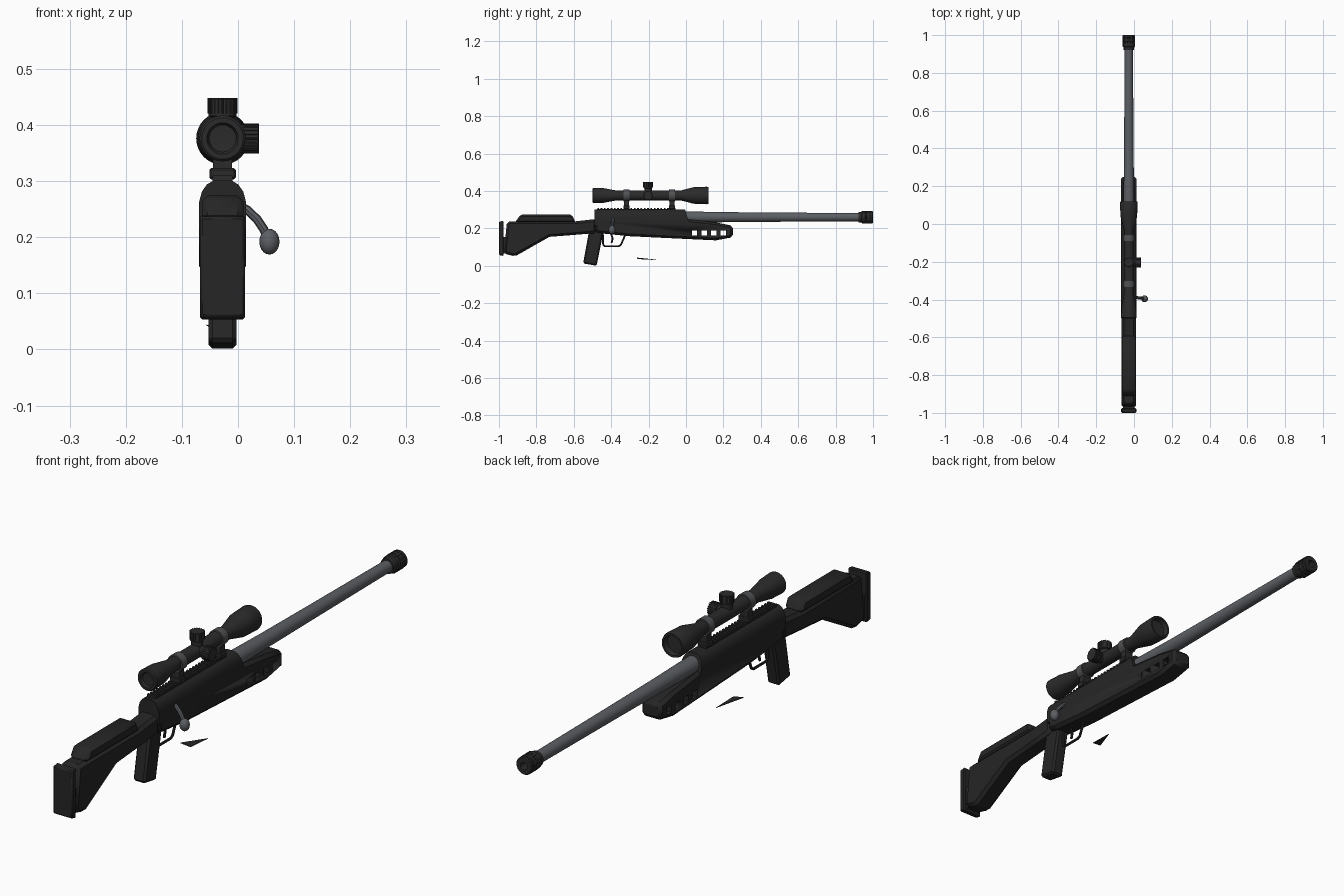
import bpy, bmesh, math
from mathutils import Vector, Matrix

if "Cube" in bpy.data.objects:
    bpy.data.objects.remove(bpy.data.objects["Cube"], do_unlink=True)

CX = -0.0275          # centre plane of the body
BORE_Z = 0.26         # barrel axis
SCOPE_Z = 0.376       # scope axis


def material(name, r, g, b):
    m = bpy.data.materials.new(name)
    m.use_nodes = True
    m.diffuse_color = (r, g, b, 1)
    m.node_tree.nodes["Principled BSDF"].inputs["Base Color"].default_value = (r, g, b, 1)
    return m


BLACK = material("matte_black", 0.019, 0.019, 0.019)
DARK = material("dark_metal", 0.024, 0.024, 0.024)
STEEL = material("blue_grey_steel", 0.105, 0.113, 0.125)
RING = material("ring_grey", 0.08, 0.083, 0.086)


def finish(name, bm, mat, bevel=0, segments=1, angle=35):
    bmesh.ops.recalc_face_normals(bm, faces=bm.faces)
    me = bpy.data.meshes.new(name)
    bm.to_mesh(me)
    bm.free()
    me.materials.append(mat)
    ob = bpy.data.objects.new(name, me)
    bpy.context.collection.objects.link(ob)
    bpy.ops.object.select_all(action="DESELECT")
    ob.select_set(True)
    bpy.context.view_layer.objects.active = ob
    if bevel:
        mod = ob.modifiers.new("bevel", "BEVEL")
        mod.width, mod.segments, mod.limit_method = bevel, segments, "ANGLE"
        mod.angle_limit = math.radians(40)
        bpy.ops.object.modifier_apply(modifier="bevel")
    bpy.ops.object.shade_smooth_by_angle(angle=math.radians(angle))
    return ob


def extrude(points, offset):
    bm = bmesh.new()
    face = bm.faces.new([bm.verts.new(p) for p in points])
    new = bmesh.ops.extrude_face_region(bm, geom=[face])["geom"]
    bmesh.ops.translate(bm, vec=offset, verts=[v for v in new if isinstance(v, bmesh.types.BMVert)])
    return bm


def plate(name, profile, width, mat, bevel=0, segments=1):
    """Side profile (y, z) extruded across the body."""
    bm = extrude([(CX - width / 2, y, z) for y, z in profile], (width, 0, 0))
    return finish(name, bm, mat, bevel, segments)


def box(name, centre, size, mat, bevel=0):
    bm = bmesh.new()
    bmesh.ops.create_cube(bm, size=1, matrix=Matrix.Translation(centre) @ Matrix.Diagonal((*size, 1)))
    return finish(name, bm, mat, bevel)


def lathe(name, profile, origin, axis, mat, sides=24):
    """Turn a profile of (distance, radius) around an axis."""
    bm = bmesh.new()
    verts = [bm.verts.new((r, 0, d)) for d, r in profile]
    edges = [bm.edges.new(pair) for pair in zip(verts, verts[1:])]
    bmesh.ops.spin(bm, geom=verts + edges, cent=(0, 0, 0), axis=(0, 0, 1),
                   angle=math.tau, steps=sides, use_merge=True)
    bmesh.ops.remove_doubles(bm, verts=bm.verts, dist=1e-5)
    turn = Vector((0, 0, 1)).rotation_difference(Vector(axis)).to_matrix().to_4x4()
    bm.transform(Matrix.Translation(origin) @ turn)
    return finish(name, bm, mat)


def rod(name, points, radius, mat):
    """Round rod along a path."""
    cu = bpy.data.curves.new(name, "CURVE")
    cu.dimensions, cu.bevel_depth, cu.bevel_resolution, cu.use_fill_caps = "3D", radius, 2, True
    sp = cu.splines.new("POLY")
    sp.points.add(len(points) - 1)
    for p, co in zip(sp.points, points):
        p.co = (*co, 1)
    temp = bpy.data.objects.new(name, cu)
    bpy.context.collection.objects.link(temp)
    bm = bmesh.new()
    bm.from_mesh(temp.to_mesh())
    bpy.data.objects.remove(temp, do_unlink=True)
    bpy.data.curves.remove(cu)
    return finish(name, bm, mat)


# Shoulder stock, cheek rest and butt pad
plate("stock", [(-0.957, 0.237), (-0.6, 0.237), (-0.48, 0.25), (-0.48, 0.175), (-0.6, 0.165),
                (-0.73, 0.155), (-0.915, 0.05), (-0.974, 0.066)], 0.076, BLACK, 0.012)
plate("cheek_rest", [(-0.915, 0.23), (-0.885, 0.274), (-0.61, 0.274), (-0.59, 0.23)],
      0.074, BLACK, 0.01)
plate("butt_pad", [(-1, 0.058), (-0.975, 0.052), (-0.975, 0.24), (-1, 0.236)], 0.08, BLACK, 0.004)
box("pad_spacer", (CX, -0.97, 0.11), (0.06, 0.02, 0.09), BLACK)

# Receiver body and fore-end with four through slots
body = plate("fore_end", [(-0.487, 0.25), (0.0, 0.25), (0.16, 0.232), (0.25, 0.214), (0.25, 0.153),
                          (0.16, 0.136), (-0.3, 0.158), (-0.44, 0.172), (-0.487, 0.18)],
             0.084, BLACK, 0.012)
for i in range(4):
    slot = box("slot_cutter", (CX, 0.046 + i * 0.051, 0.175), (0.3, 0.028, 0.027), BLACK)
    slot.hide_render = True
    bpy.context.view_layer.objects.active = body
    mod = body.modifiers.new("slot", "BOOLEAN")
    mod.operation, mod.object, mod.solver = "DIFFERENCE", slot, "EXACT"
    bpy.ops.object.modifier_apply(modifier="slot")
    bpy.data.objects.remove(slot, do_unlink=True)

# Arched upper receiver with a sloped front
half = [(0.042, 0.215), (0.042, 0.262), (0.037, 0.281), (0.028, 0.294), (0.016, 0.301)]
arch = half + [(-x, z) for x, z in reversed(half)]
bm = extrude([(CX + x, -0.49, z) for x, z in arch], (0, 0.485, 0))
for v in bm.verts:
    if v.co.y > -0.1:
        v.co.y += (0.301 - v.co.z) * 0.3
finish("upper_receiver", bm, BLACK)

# Toothed scope rail
box("rail_base", (CX, -0.265, 0.301), (0.036, 0.42, 0.006), DARK)
for i in range(24):
    box("rail_tooth", (CX, -0.47 + i * 0.0178, 0.306), (0.036, 0.009, 0.008), DARK)

# Pistol grip, trigger guard and trigger
plate("pistol_grip", [(-0.518, 0.19), (-0.44, 0.19), (-0.478, 0.0), (-0.55, 0.013)], 0.05, BLACK, 0.007)
rod("trigger_guard", [(CX, -0.445, 0.175), (CX, -0.443, 0.112), (CX, -0.435, 0.105),
                      (CX, -0.36, 0.105), (CX, -0.348, 0.112), (CX, -0.325, 0.165)], 0.005, DARK)
rod("trigger", [(CX, -0.4, 0.17), (CX, -0.392, 0.145), (CX, -0.398, 0.122)], 0.005, DARK)

# Bolt handle with an oval knob
rod("bolt_handle", [(0.0, -0.39, 0.256), (0.016, -0.39, 0.249), (0.034, -0.392, 0.232),
                    (0.046, -0.394, 0.214), (0.053, -0.395, 0.198)], 0.008, STEEL)
bm = bmesh.new()
bmesh.ops.create_uvsphere(bm, u_segments=16, v_segments=10, radius=1, matrix=Matrix.Translation(
    (0.056, -0.396, 0.192)) @ Matrix.Diagonal((0.018, 0.018, 0.023, 1)))
finish("bolt_knob", bm, STEEL)

# Tapered barrel and muzzle brake
lathe("barrel", [(-0.02, 0), (-0.02, 0.031), (0.04, 0.03), (0.2, 0.027), (0.5, 0.0245), (0.93, 0.022),
                 (0.93, 0)], (CX, 0, BORE_Z), (0, 1, 0), STEEL)
lathe("muzzle_brake", [(0.922, 0.02), (0.922, 0.028), (0.937, 0.029), (0.941, 0.033), (0.957, 0.033),
                       (0.959, 0.027), (0.966, 0.027), (0.968, 0.033), (0.98, 0.033), (0.982, 0.029),
                       (0.987, 0.029), (0.989, 0.033), (0.997, 0.033), (1.0, 0.03), (1.0, 0.014),
                       (0.94, 0.012), (0.94, 0)], (CX, 0, BORE_Z), (0, 1, 0), DARK)
for i in range(8):
    a = math.tau * (i + 0.5) / 8
    bm = bmesh.new()
    bmesh.ops.create_cube(bm, size=1, matrix=Matrix.Translation((CX, 0.968, BORE_Z))
                          @ Matrix.Rotation(a, 4, "Y") @ Matrix.Translation((0.03, 0, 0))
                          @ Matrix.Diagonal((0.008, 0.05, 0.008, 1)))
    finish("brake_rib", bm, DARK)

# Telescopic sight
lathe("scope_tube", [(-0.488, 0), (-0.49, 0.024), (-0.5, 0.028), (-0.5, 0.037), (-0.496, 0.041),
                     (-0.44, 0.039), (-0.37, 0.026), (-0.03, 0.026), (0.04, 0.044), (0.112, 0.047),
                     (0.12, 0.044), (0.12, 0.037), (0.1, 0.034), (0.1, 0)],
      (CX, 0, SCOPE_Z), (0, 1, 0), DARK, 32)

# Scope rings on their mounts
for y in (-0.318, -0.075):
    lathe("scope_ring", [(-0.016, 0.02), (-0.016, 0.031), (0.016, 0.031), (0.016, 0.02)],
          (CX, y, SCOPE_Z), (0, 1, 0), RING)
    box("ring_mount", (CX, y, 0.333), (0.034, 0.027, 0.05), DARK)
    box("mount_foot", (CX, y, 0.313), (0.047, 0.032, 0.02), DARK, 0.003)

# Adjustment turrets with knurled caps, one on top and one on the side
for name, axis, reach in (("top_turret", (0, 0, 1), 0.072), ("side_turret", (1, 0, 0), 0.065)):
    lathe(name, [(0, 0), (0, 0.02), (reach - 0.034, 0.02), (reach - 0.032, 0.025),
                 (reach - 0.002, 0.025), (reach, 0.023), (reach, 0)],
          (CX, -0.203, SCOPE_Z), axis, DARK)
    side = Vector((0, 1, 0))
    for i in range(20):
        out = Matrix.Rotation(math.tau * i / 20, 3, Vector(axis)) @ side * 0.025
        start = Vector((CX, -0.203, SCOPE_Z)) + out
        rod(name + "_knurl", [start + Vector(axis) * (reach - 0.028), start + Vector(axis) * reach],
            0.0015, DARK)

# Loose thin shard below the fore-end
bm = extrude([(-0.056, -0.262, 0.042), (-0.016, -0.258, 0.036), (-0.013, -0.16, 0.031)], (0, 0, 0.002))
finish("loose_shard", bm, BLACK)
